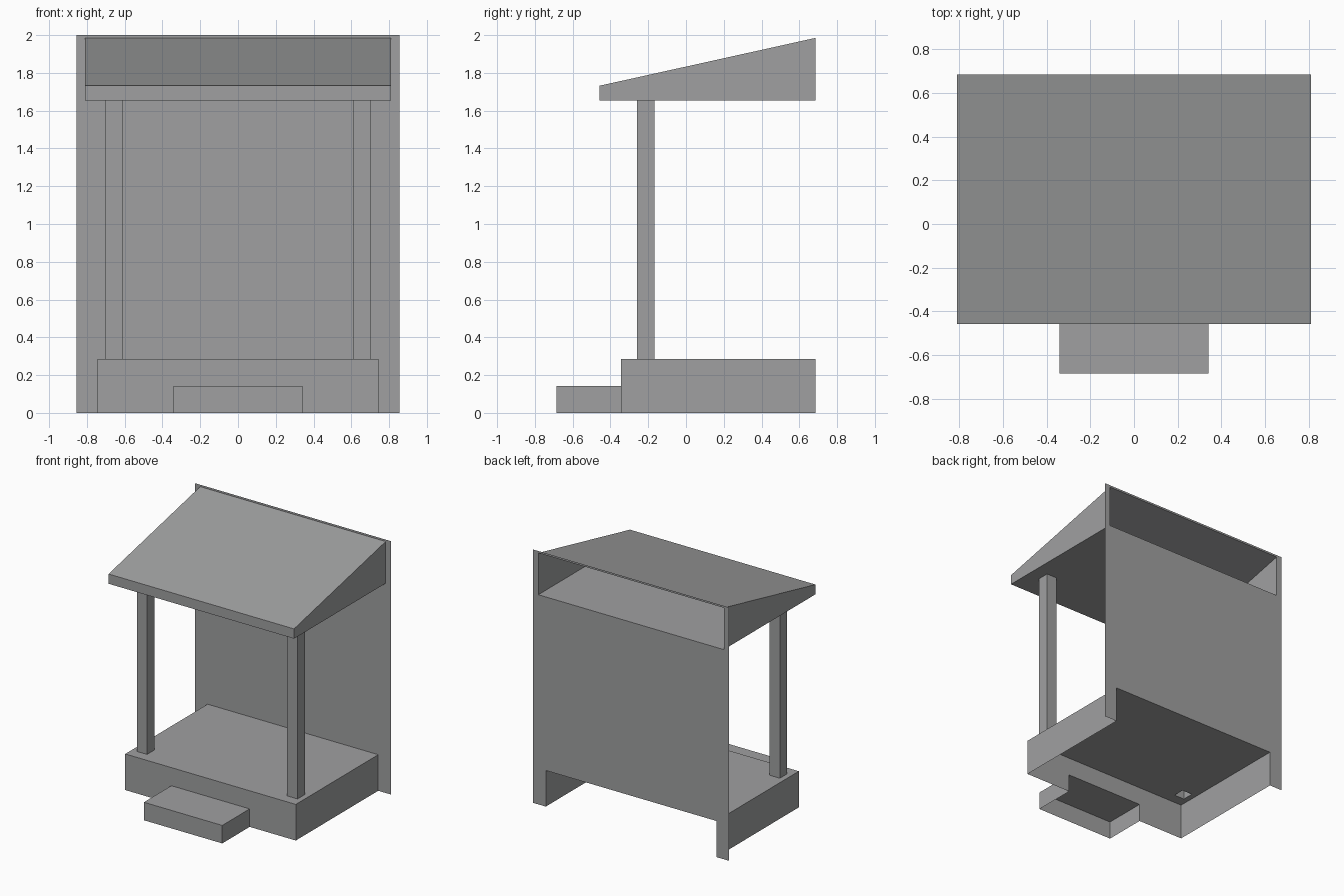
import bpy
import bmesh

cube = bpy.data.objects.get("Cube")
if cube:
    bpy.data.objects.remove(cube, do_unlink=True)

# Main dimensions
HEIGHT, WALL_X, BACK = 2.0, 0.855, 0.685
DECK_X, DECK_FRONT, DECK_TOP = 0.745, -0.343, 0.285
STEP_X, STEP_FRONT, STEP_TOP = 0.342, -0.685, 0.142
ROOF_X, ROOF_FRONT = 0.81, -0.458
ROOF_LOW, ROOF_EAVE, ROOF_HIGH = 1.655, 1.732, 1.985
POST_IN, POST_OUT = 0.612, 0.702
POST_FRONT, POST_BACK = -0.26, -0.168

grey = bpy.data.materials.new("plain_grey")
grey.use_nodes = True
colour = (0.35, 0.352, 0.356, 1.0)
grey.diffuse_color = colour
grey.node_tree.nodes["Principled BSDF"].inputs["Base Color"].default_value = colour


def panel(bm, us, vs, place, holes=()):
    """Flat sheet split at us and vs, leaving out cells inside any hole."""
    for u0, u1 in zip(us, us[1:]):
        for v0, v1 in zip(vs, vs[1:]):
            u, v = (u0 + u1) / 2, (v0 + v1) / 2
            if any(a < u < b and c < v < d for a, b, c, d in holes):
                continue
            corners = [(u0, v0), (u1, v0), (u1, v1), (u0, v1)]
            bm.faces.new([bm.verts.new(place(*c)) for c in corners])


def finish(name, bm):
    """Weld the sheets and turn the shell into an object."""
    bmesh.ops.remove_doubles(bm, verts=bm.verts[:], dist=0.0005)
    bmesh.ops.recalc_face_normals(bm, faces=bm.faces[:])
    mesh = bpy.data.meshes.new(name)
    bm.to_mesh(mesh)
    bm.free()
    mesh.materials.append(grey)
    obj = bpy.data.objects.new(name, mesh)
    bpy.context.collection.objects.link(obj)
    return obj


def mirrored(*values):
    return sorted([-v for v in values] + list(values))


def at_y(y):
    return lambda u, v: (u, y, v)


def at_z(z):
    return lambda u, v: (u, v, z)


def at_x(x):
    return lambda u, v: (x, u, v)


post_holes = [(POST_IN, POST_OUT, POST_FRONT, POST_BACK),
              (-POST_OUT, -POST_IN, POST_FRONT, POST_BACK)]
post_xs = mirrored(POST_IN, POST_OUT)

# Back wall: thin sheet, open behind the platform and the roof
bm = bmesh.new()
panel(bm, mirrored(WALL_X, ROOF_X, DECK_X),
      [0, DECK_TOP, ROOF_LOW, ROOF_HIGH, HEIGHT], at_y(BACK),
      [(-DECK_X, DECK_X, 0, DECK_TOP), (-ROOF_X, ROOF_X, ROOF_LOW, ROOF_HIGH)])
finish("back_wall", bm)

# Platform: hollow shell, open below and behind, with post and step openings
bm = bmesh.new()
panel(bm, [-DECK_X] + post_xs + [DECK_X],
      [DECK_FRONT, POST_FRONT, POST_BACK, BACK], at_z(DECK_TOP), post_holes)
panel(bm, mirrored(DECK_X, STEP_X), [0, STEP_TOP, DECK_TOP], at_y(DECK_FRONT),
      [(-STEP_X, STEP_X, 0, STEP_TOP)])
for x in (-DECK_X, DECK_X):
    panel(bm, [DECK_FRONT, BACK], [0, DECK_TOP], at_x(x))
finish("platform", bm)

# Step: hollow shell, open below and towards the platform
bm = bmesh.new()
panel(bm, [-STEP_X, STEP_X], [STEP_FRONT, DECK_FRONT], at_z(STEP_TOP))
panel(bm, [-STEP_X, STEP_X], [0, STEP_TOP], at_y(STEP_FRONT))
for x in (-STEP_X, STEP_X):
    panel(bm, [STEP_FRONT, DECK_FRONT], [0, STEP_TOP], at_x(x))
finish("step", bm)

# Posts: square tubes between platform and roof
for name, side in (("left_post", 1), ("right_post", -1)):
    bm = bmesh.new()
    for y in (POST_FRONT, POST_BACK):
        panel(bm, [side * POST_IN, side * POST_OUT], [DECK_TOP, ROOF_LOW], at_y(y))
    for x in (POST_IN, POST_OUT):
        panel(bm, [POST_FRONT, POST_BACK], [DECK_TOP, ROOF_LOW], at_x(side * x))
    finish(name, bm)

# Roof: hollow wedge, open at the back
bm = bmesh.new()
panel(bm, [-ROOF_X] + post_xs + [ROOF_X],
      [ROOF_FRONT, POST_FRONT, POST_BACK, BACK], at_z(ROOF_LOW), post_holes)
panel(bm, [-ROOF_X, ROOF_X], [ROOF_LOW, ROOF_EAVE], at_y(ROOF_FRONT))
panel(bm, [-ROOF_X, ROOF_X], [0, 1],
      lambda u, t: (u, ROOF_FRONT + t * (BACK - ROOF_FRONT),
                    ROOF_EAVE + t * (ROOF_HIGH - ROOF_EAVE)))
for x in (-ROOF_X, ROOF_X):
    panel(bm, [0, 1], [0, 1],
          lambda s, t: (x, ROOF_FRONT + s * (BACK - ROOF_FRONT),
                        ROOF_LOW + t * (ROOF_EAVE - ROOF_LOW
                                        + s * (ROOF_HIGH - ROOF_EAVE))))
finish("roof", bm)
